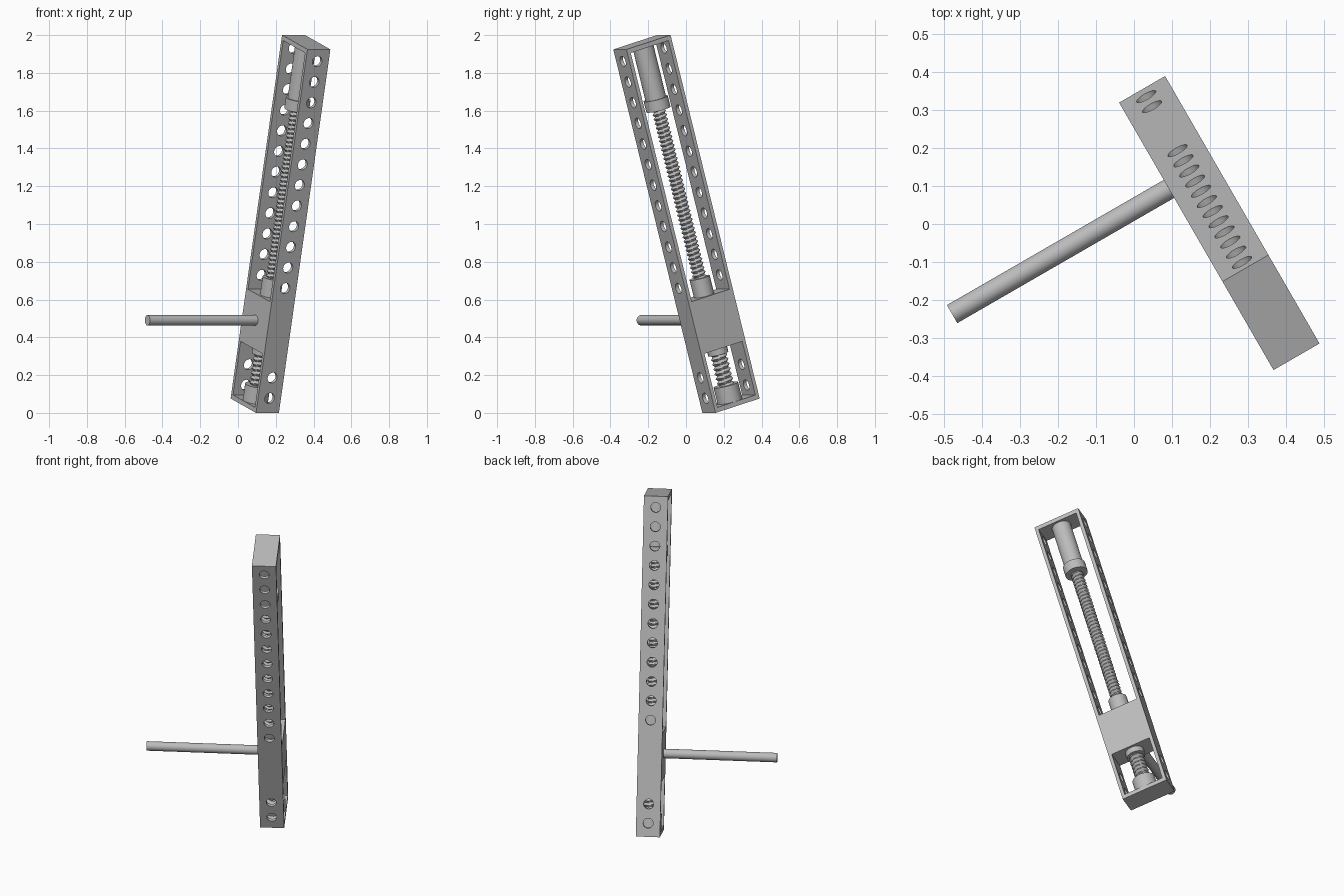
import bpy, bmesh, math
from mathutils import Matrix, Vector

cube = bpy.data.objects.get("Cube")
if cube:
    bpy.data.objects.remove(cube, do_unlink=True)

# Single grey metal
metal = bpy.data.materials.new("grey metal")
metal.use_nodes = True
GREY = (0.5, 0.5, 0.5, 1)
metal.diffuse_color = GREY
metal.node_tree.nodes["Principled BSDF"].inputs["Base Color"].default_value = GREY

# Placement: local X runs through the frame, local Z along its length
TILT = math.radians(15.8)
across = Vector((math.cos(math.pi / 6), math.sin(math.pi / 6), 0))
lean = Vector((across.y, -across.x, 0))
up = Vector((0, 0, 1))
side = -(lean * math.cos(TILT) - up * math.sin(TILT))
along = lean * math.sin(TILT) + up * math.cos(TILT)
origin = lean * -0.162 + across * 0.196 + up * 0.038
PLACE = Matrix((across, side, along)).transposed().to_4x4()
PLACE.translation = origin

LENGTH, WIDTH, DEPTH = 2.0, 0.28, 0.14
WALL, CAP = 0.02, 0.025
BLOCK_LOW, BLOCK_HIGH = 0.32, 0.607


def finish(name, bm, smooth=False):
    mesh = bpy.data.meshes.new(name)
    bmesh.ops.recalc_face_normals(bm, faces=bm.faces)
    bm.to_mesh(mesh)
    bm.free()
    mesh.materials.append(metal)
    obj = bpy.data.objects.new(name, mesh)
    bpy.context.collection.objects.link(obj)
    obj.matrix_world = PLACE
    if smooth:
        shade(obj)
    return obj


def shade(obj):
    bpy.ops.object.select_all(action='DESELECT')
    obj.select_set(True)
    bpy.context.view_layer.objects.active = obj
    bpy.ops.object.shade_smooth_by_angle(angle=math.radians(35))


def add_box(bm, width, depth, low, high):
    scale = Matrix.Diagonal((depth, width, high - low, 1))
    bmesh.ops.create_cube(bm, size=1, matrix=Matrix.Translation((0, 0, (low + high) / 2)) @ scale)


def add_cylinder(bm, radius, length, matrix):
    bmesh.ops.create_cone(bm, cap_ends=True, segments=32, radius1=radius,
                          radius2=radius, depth=length, matrix=matrix)


def collar(name, radius, low, high):
    bm = bmesh.new()
    add_cylinder(bm, radius, high - low, Matrix.Translation((0, 0, (low + high) / 2)))
    return finish(name, bm, True)


def screw(name, core, crest, low, high, pitch):
    # Helical thread: the radius follows a triangle wave that turns with the angle
    sides, steps = 24, 6
    bm = bmesh.new()
    rows = []
    for i in range(int((high - low) / pitch * steps) + 1):
        ring = []
        for j in range(sides):
            phase = (i / steps - j / sides) % 1
            r = core + (crest - core) * (1 - abs(2 * phase - 1))
            a = math.tau * j / sides
            ring.append(bm.verts.new((r * math.cos(a), r * math.sin(a), low + i * pitch / steps)))
        rows.append(ring)
    for lower, upper in zip(rows, rows[1:]):
        for j in range(sides):
            k = (j + 1) % sides
            bm.faces.new((lower[j], lower[k], upper[k], upper[j]))
    bm.faces.new(rows[0])
    bm.faces.new(rows[-1])
    return finish(name, bm, True)


# Frame with solid block: one bar, cut by two windows and rows of holes
bm = bmesh.new()
add_box(bm, WIDTH, DEPTH, 0, LENGTH)
frame = finish("frame", bm)

bm = bmesh.new()
for low, high in ((CAP, BLOCK_LOW), (BLOCK_HIGH, LENGTH - CAP)):
    add_box(bm, WIDTH - 2 * WALL, DEPTH * 2, low, high)
windows = finish("window_cutter", bm)

bm = bmesh.new()
turn = Matrix.Rotation(math.pi / 2, 4, 'X')
for height in [0.08, 0.193] + [0.685 + 0.1135 * i for i in range(12)]:
    add_cylinder(bm, 0.029, WIDTH * 2, Matrix.Translation((0, 0, height)) @ turn)
holes = finish("hole_cutter", bm)

bpy.context.view_layer.objects.active = frame
for cutter in (windows, holes):
    cutter.hide_render = True
    mod = frame.modifiers.new(cutter.name, 'BOOLEAN')
    mod.operation, mod.solver, mod.object = 'DIFFERENCE', 'EXACT', cutter
    bpy.ops.object.modifier_apply(modifier=mod.name)
for cutter in (windows, holes):
    bpy.data.objects.remove(cutter, do_unlink=True)
shade(frame)

# Side rod, standing out of the block
bm = bmesh.new()
add_cylinder(bm, 0.0275, 0.68, Matrix.Translation((-0.39, 0, 0.47)) @ Matrix.Rotation(math.pi / 2, 4, 'Y'))
finish("side_rod", bm, True)

# Screws and their collars
screw("upper_screw", 0.027, 0.038, 0.69, 1.65, 0.024)
screw("lower_screw", 0.034, 0.046, 0.1, 0.3, 0.026)
collar("top_sleeve", 0.056, 1.68, LENGTH - CAP)
collar("top_sleeve_flange", 0.066, 1.63, 1.69)
collar("block_upper_collar", 0.055, BLOCK_HIGH, 0.705)
collar("block_lower_collar", 0.055, 0.285, BLOCK_LOW)
collar("bottom_collar", 0.067, CAP, 0.115)
